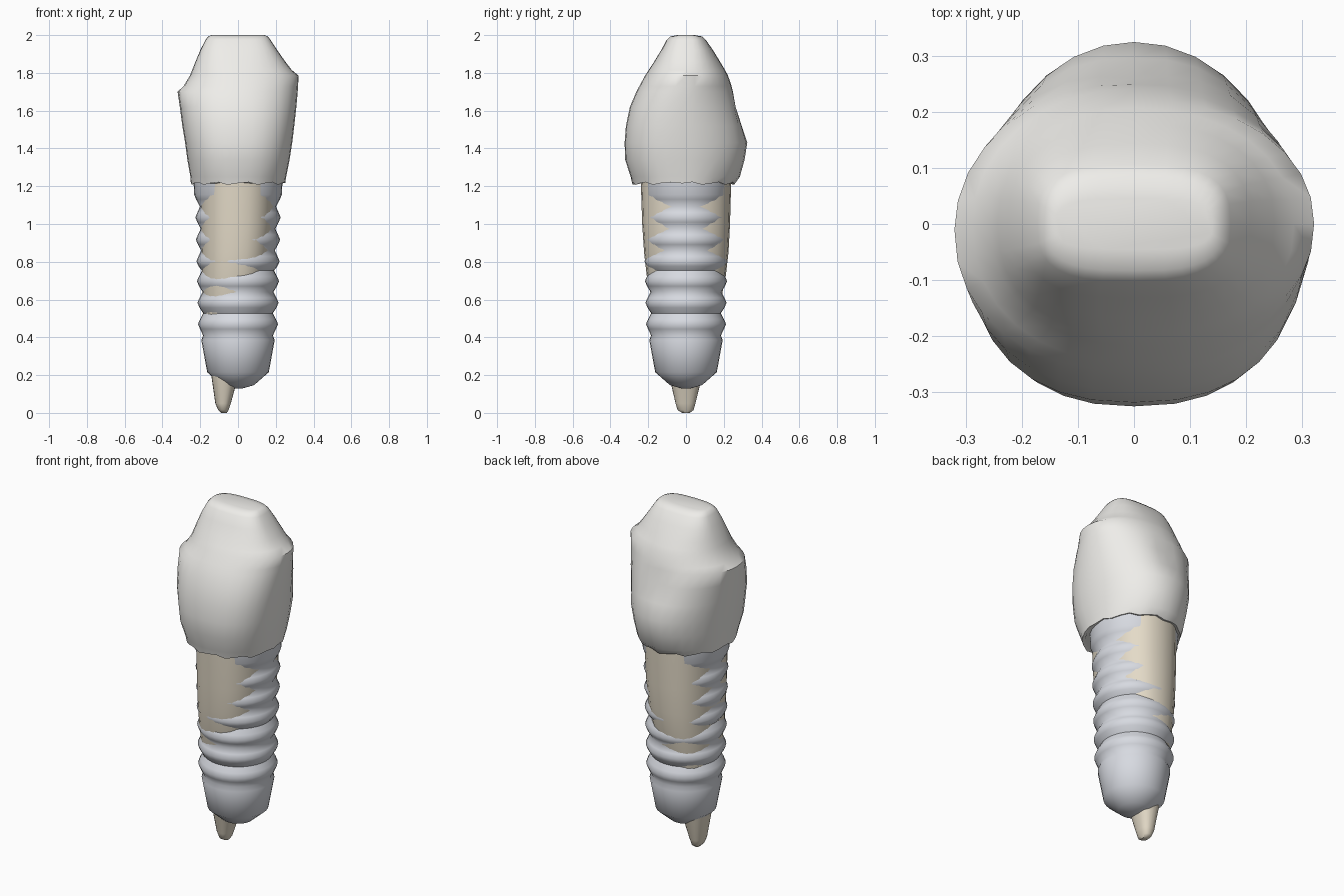
import bpy, bmesh, math

if "Cube" in bpy.data.objects:
    bpy.data.objects.remove(bpy.data.objects["Cube"])


def material(name, rgb):
    m = bpy.data.materials.new(name)
    m.diffuse_color = (*rgb, 1)
    m.use_nodes = True
    m.node_tree.nodes["Principled BSDF"].inputs["Base Color"].default_value = m.diffuse_color
    return m


def loft(name, rings, mat, angle):
    """Skin a stack of equal-length rings and close both ends."""
    bm = bmesh.new()
    rows = [[bm.verts.new(p) for p in r] for r in rings]
    n = len(rows[0])
    for a, b in zip(rows, rows[1:]):
        for i in range(n):
            j = (i + 1) % n
            bm.faces.new((a[i], a[j], b[j], b[i]))
    bm.faces.new(rows[0][::-1])
    bm.faces.new(rows[-1])
    bmesh.ops.recalc_face_normals(bm, faces=bm.faces)
    me = bpy.data.meshes.new(name)
    bm.to_mesh(me)
    bm.free()
    ob = bpy.data.objects.new(name, me)
    bpy.context.collection.objects.link(ob)
    me.materials.append(mat)
    bpy.context.view_layer.objects.active = ob
    ob.select_set(True)
    bpy.ops.object.shade_smooth_by_angle(angle=math.radians(angle))
    ob.select_set(False)
    return ob


def spow(v, e):
    return math.copysign(abs(v) ** e, v)


def ring(z, x0, x1, y0, y1, cx, cy, ef=2, eb=2, n=32):
    """Lopsided superellipse reaching x0..x1 and y0..y1 around (cx, cy)."""
    pts = []
    for i in range(n):
        t = 2 * math.pi * i / n
        c, s = math.cos(t), math.sin(t)
        e = 2 / (eb if s > 0 else ef)
        c, s = spow(c, e), spow(s, e)
        pts.append([cx + c * ((x1 - cx) if c > 0 else (cx - x0)),
                    cy + s * ((y1 - cy) if s > 0 else (cy - y0)), z])
    return pts


enamel = material("enamel", (0.86, 0.85, 0.82))
dentine = material("dentine", (0.78, 0.71, 0.58))
metal = material("metal", (0.68, 0.70, 0.75))

# Crown: z, left, right, front, back, centre y, front and back squareness
crown = [
    (1.22, -.235, .235, -.265, .235, -.02, 2.2, 2.0),
    (1.215, -.25, .25, -.285, .255, -.02, 2.2, 2.0),
    (1.25, -.252, .255, -.293, .285, -.02, 2.3, 2.0),
    (1.34, -.268, .273, -.322, .31, -.03, 2.4, 2.0),
    (1.43, -.28, .287, -.325, .325, -.03, 2.4, 2.0),
    (1.52, -.295, .298, -.318, .305, -.03, 2.4, 2.0),
    (1.62, -.308, .309, -.297, .28, -.02, 2.3, 2.0),
    (1.70, -.32, .316, -.263, .255, -.01, 2.2, 2.0),
    (1.73, -.288, .318, -.247, .244, 0, 2.2, 2.0),
    (1.785, -.255, .321, -.217, .223, 0, 2.2, 2.1),
    (1.815, -.243, .285, -.198, .207, 0, 2.3, 2.1),
    (1.86, -.225, .25, -.168, .18, 0, 2.5, 2.3),
    (1.92, -.2, .208, -.132, .143, 0, 2.8, 2.6),
    (1.975, -.172, .172, -.102, .105, 0, 3, 3),
    (1.993, -.158, .158, -.083, .085, 0, 3, 3),
    (2.0, -.14, .14, -.045, .045, 0, 3.5, 3.5)]
rings = [ring(z, a, b, c, d, 0, cy, ef, eb) for z, a, b, c, d, cy, ef, eb in crown]
for k, r in enumerate(rings):
    for i, p in enumerate(r):
        if k < 2:  # wavy gum-line edge
            p[2] += .008 * math.sin(i * 2.1)
        if p[1] > .1:  # shallow hollow on the back face
            p[1] -= .022 * math.exp(-(p[0] / .08) ** 2 - ((p[2] - 1.6) / .09) ** 2)
loft("crown", rings, enamel, 50)

# Root: oval, tapering towards an apex that leans left
root = [
    (0, -.09, -.06, -.02, .02), (.015, -.105, -.05, -.045, .04),
    (.05, -.12, -.038, -.055, .05), (.19, -.14, .0, -.088, .085),
    (.4, -.168, .08, -.14, .145), (.6, -.185, .12, -.18, .185),
    (.72, -.19, .15, -.207, .21), (.85, -.195, .175, -.222, .225),
    (1.0, -.198, .19, -.232, .233), (1.25, -.2, .2, -.24, .24)]
loft("root", [ring(z, a, b, c, d, (a + b) / 2, 0, 2.3, 2.3, 24)
              for z, a, b, c, d in root], dentine, 50)

# Implant screw: rounded tip, tapered body, stacked threads and a collar
profile = [(.13, .025), (.147, .085), (.215, .163), (.385, .194), (.41, .185)]
peaks = [.47, .583, .697, .803, .917, 1.035]
for i, z in enumerate(peaks):
    r = .212 + .0028 * i
    profile += [(z - .026, r - .011), (z, r), (z + .026, r - .011)]
    profile.append((z + .057, .184 + .0035 * i))
profile += [(1.13, .222), (1.155, .232), (1.235, .236)]
loft("implant_screw", [ring(z, -r, r, -r, r, 0, 0) for z, r in profile], metal, 60)
